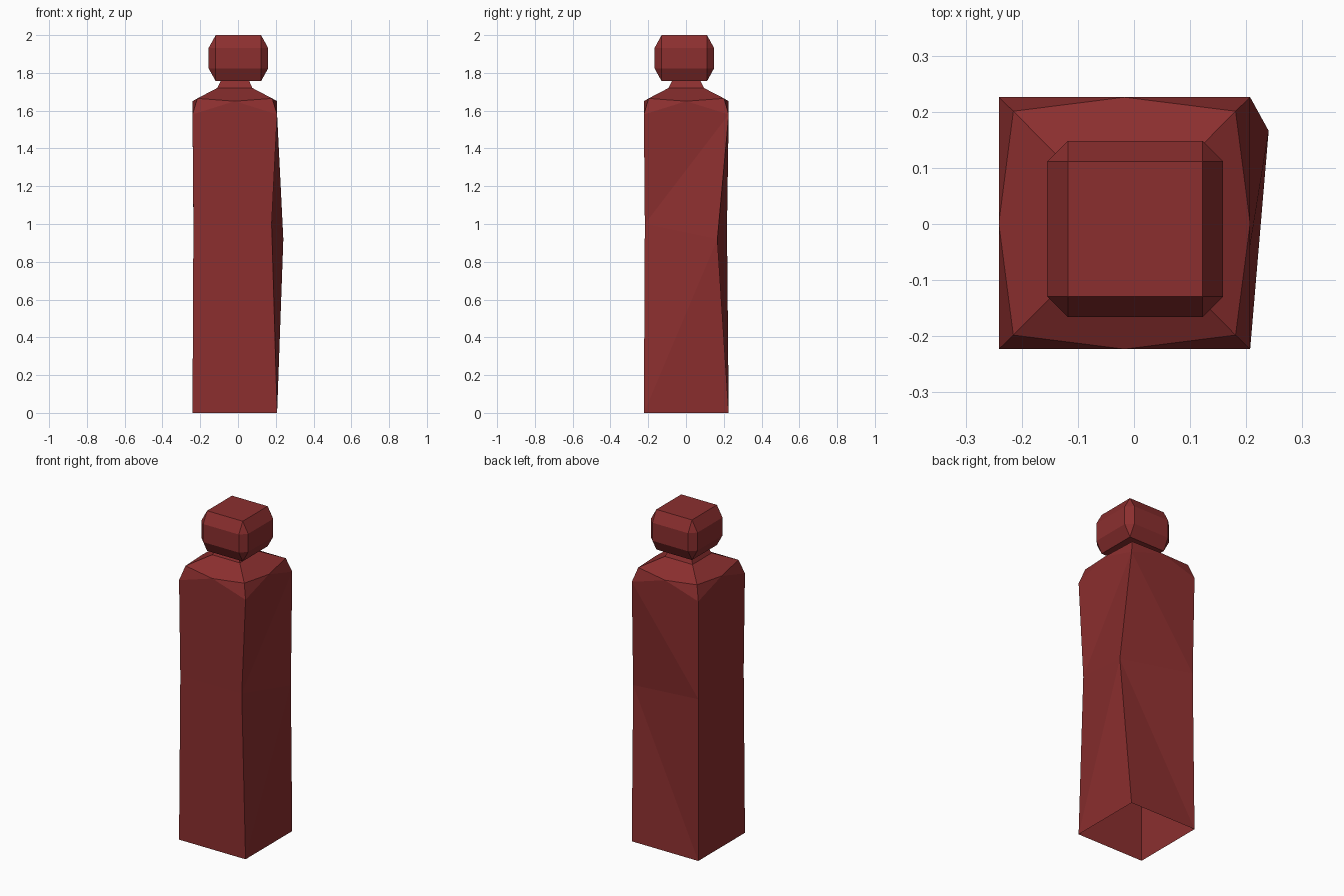
import bpy, bmesh

if "Cube" in bpy.data.objects:
    bpy.data.objects.remove(bpy.data.objects["Cube"])

mat = bpy.data.materials.new("dark_red")
mat.diffuse_color = (0.26, 0.028, 0.028, 1)
mat.use_nodes = True
mat.node_tree.nodes["Principled BSDF"].inputs["Base Color"].default_value = mat.diffuse_color


def make_object(name, bm):
    mesh = bpy.data.meshes.new(name)
    bm.to_mesh(mesh)
    bm.free()
    mesh.materials.append(mat)
    obj = bpy.data.objects.new(name, mesh)
    bpy.context.collection.objects.link(obj)
    return obj


# Body: open-bottomed square column with uneven waist, cut shoulders and neck
bm = bmesh.new()


def ring(x0, x1, y0, y1, z):
    return [bm.verts.new(p) for p in
            ((x0, y0, z), (x1, y0, z), (x1, y1, z), (x0, y1, z))]


base = ring(-0.241, 0.207, -0.223, 0.226, 0)
waist = [bm.verts.new(p) for p in
         ((-0.236, -0.218, 1.0), (0.178, -0.218, 1.0),
          (0.24, 0.166, 0.92), (-0.236, 0.217, 0.98))]
chest = ring(-0.241, 0.207, -0.223, 0.226, 1.58)
shoulder = ring(-0.215, 0.181, -0.198, 0.201, 1.665)
neck_low = ring(-0.11, 0.076, -0.092, 0.095, 1.72)
neck_top = ring(-0.088, 0.056, -0.07, 0.073, 1.765)
mids = [bm.verts.new(p) for p in
        ((-0.017, -0.223, 1.65), (0.207, 0.001, 1.65),
         (-0.017, 0.226, 1.65), (-0.241, 0.001, 1.65))]

for a in range(4):
    b = (a + 1) % 4
    m = mids[a]
    # side panels, folded toward the bulging back right corner
    if a < 2:
        faces = [(base[a], base[b], waist[b]), (base[a], waist[b], waist[a]),
                 (waist[a], waist[b], chest[b]),
                 (waist[a], chest[b], m, chest[a])]
    else:
        faces = [(base[a], base[b], waist[a]), (base[b], waist[b], waist[a]),
                 (waist[a], waist[b], chest[a]),
                 (waist[b], chest[b], m, chest[a])]
    # shoulder corner cuts, slope and neck
    faces += [(chest[a], m, shoulder[a]), (m, chest[b], shoulder[b]),
              (shoulder[a], m, shoulder[b], neck_low[b], neck_low[a]),
              (neck_low[a], neck_low[b], neck_top[b], neck_top[a])]
    for f in faces:
        bm.faces.new(f)
make_object("body", bm)

# Head: block with every edge chamfered
bm = bmesh.new()
cx, cy, cz = 0.002, -0.009, 1.878
outer, inner = (0.157, 0.157, 0.122), (0.12, 0.12, 0.055)
for sx in (-1, 1):
    for sy in (-1, 1):
        for sz in (-1, 1):
            for axis in range(3):
                h = [outer[i] if i == axis else inner[i] for i in range(3)]
                bm.verts.new((cx + sx * h[0], cy + sy * h[1], cz + sz * h[2]))
bmesh.ops.convex_hull(bm, input=bm.verts)
bmesh.ops.dissolve_limit(bm, angle_limit=0.01, verts=bm.verts, edges=bm.edges)
bmesh.ops.recalc_face_normals(bm, faces=bm.faces)
make_object("head", bm)
